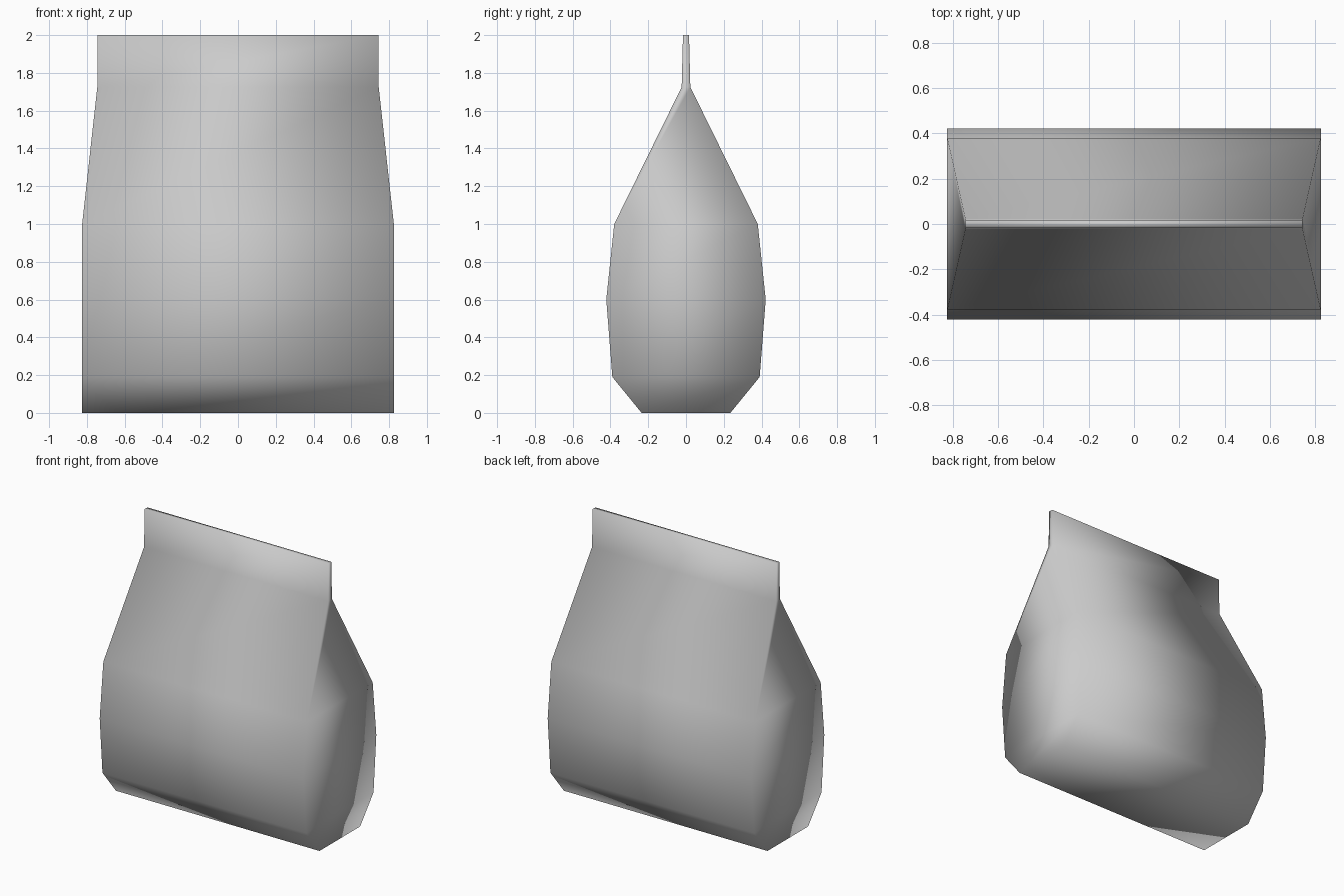
import bpy
import bmesh

cube = bpy.data.objects.get("Cube")
if cube:
    bpy.data.objects.remove(cube, do_unlink=True)

# Plain grey bag material
grey = bpy.data.materials.new("plain grey")
grey.use_nodes = True
colour = (0.6, 0.6, 0.6, 1)
grey.diffuse_color = colour
grey.node_tree.nodes["Principled BSDF"].inputs["Base Color"].default_value = colour

# Rings of the bag from base to sealed top: height, half width, half depth
rings = [
    (0.0, 0.825, 0.235),
    (0.19, 0.825, 0.39),
    (0.6, 0.825, 0.422),
    (1.0, 0.825, 0.38),
    (1.725, 0.745, 0.023),
    (2.0, 0.745, 0.016),
]

bm = bmesh.new()
loops = [[bm.verts.new((sx * w, sy * d, z))
          for sx, sy in ((-1, -1), (1, -1), (1, 1), (-1, 1))]
         for z, w, d in rings]

# Walls between neighbouring rings
for low, high in zip(loops, loops[1:]):
    for i in range(4):
        j = (i + 1) % 4
        bm.faces.new((low[i], low[j], high[j], high[i]))

# Base and top edge of the seal
bm.faces.new(loops[0][::-1])
bm.faces.new(loops[-1])
for face in bm.faces:
    face.smooth = True

mesh = bpy.data.meshes.new("bag")
bm.to_mesh(mesh)
bm.free()
mesh.materials.append(grey)
bag = bpy.data.objects.new("bag", mesh)
bpy.context.collection.objects.link(bag)
